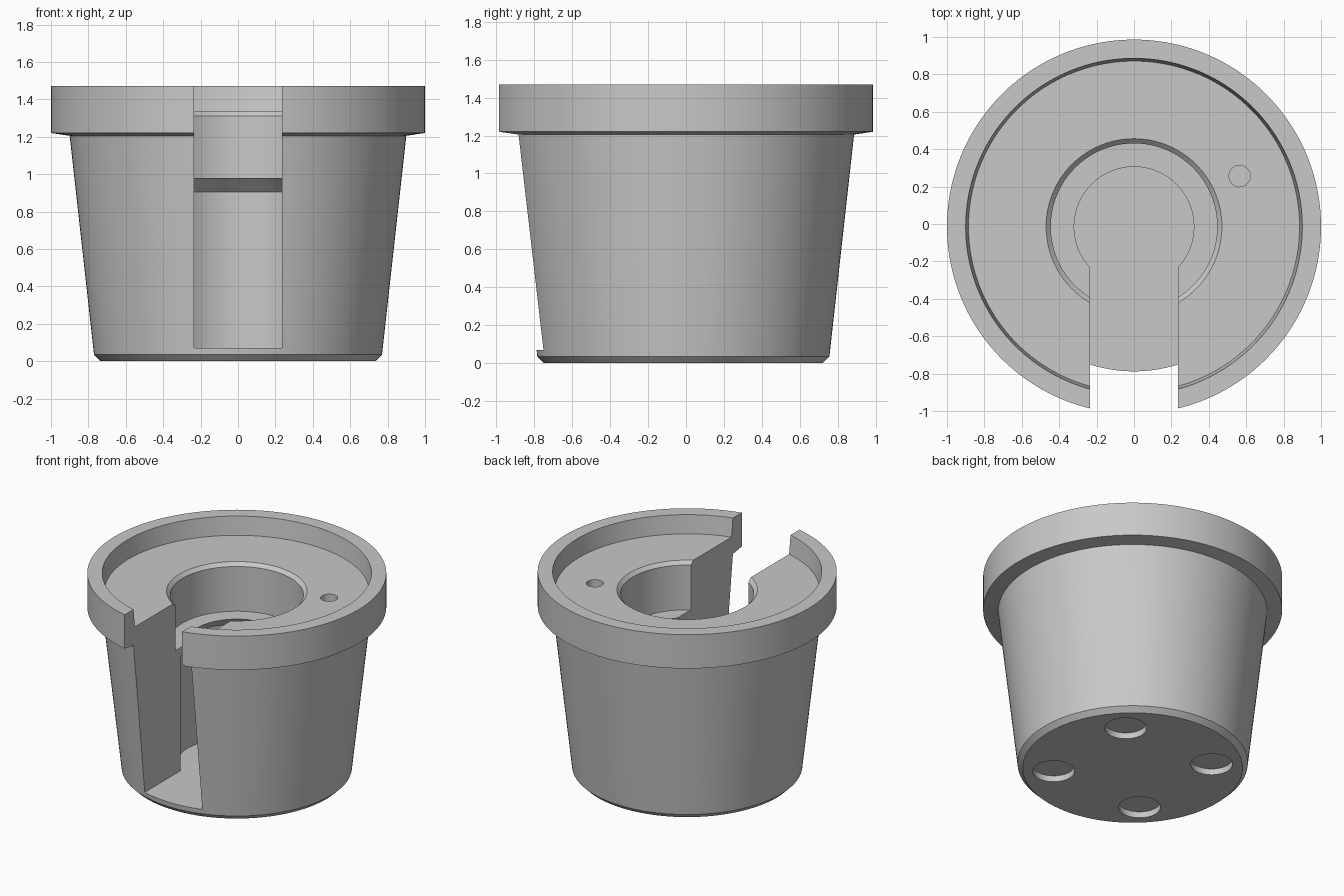
import bpy
import bmesh
import math
from mathutils import Matrix, Vector

cube = bpy.data.objects.get("Cube")
if cube:
    bpy.data.objects.remove(cube, do_unlink=True)

SHIFT_Y = -0.014   # the slot removes the front of the rim, so the axis sits off centre
FLOOR_Z = 0.07
SLOT_HALF = 0.235
RECESS_Z = 1.335


def make_object(name, bm, material):
    bmesh.ops.recalc_face_normals(bm, faces=bm.faces[:])
    mesh = bpy.data.meshes.new(name)
    bm.to_mesh(mesh)
    bm.free()
    mesh.materials.append(material)
    obj = bpy.data.objects.new(name, mesh)
    obj.location.y = SHIFT_Y
    bpy.context.collection.objects.link(obj)
    return obj


def lathe(profile, steps):
    bm = bmesh.new()
    verts = [bm.verts.new((r, 0, z)) for r, z in profile]
    edges = [bm.edges.new(pair) for pair in zip(verts, verts[1:])]
    bmesh.ops.spin(bm, geom=verts + edges, cent=(0, 0, 0), axis=(0, 0, 1),
                   angle=math.tau, steps=steps, use_merge=True)
    bmesh.ops.remove_doubles(bm, verts=bm.verts[:], dist=0.0001)
    return bm


def add_cylinder(bm, x, y, z0, z1, radius):
    bmesh.ops.create_cone(bm, cap_ends=True, segments=48, radius1=radius, radius2=radius,
                          depth=z1 - z0, matrix=Matrix.Translation((x, y, (z0 + z1) / 2)))


grey = bpy.data.materials.new("plain grey")
grey.use_nodes = True
colour = (0.58, 0.58, 0.58, 1)
grey.diffuse_color = colour
grey.node_tree.nodes["Principled BSDF"].inputs["Base Color"].default_value = colour

# Turned body: base, tapered wall, rim, recess, well, shelf and lower cavity
profile = [
    (0, 0), (0.735, 0), (0.77, 0.035), (0.90, 1.205),
    (1.0, 1.22), (1.0, 1.47), (0.90, 1.47), (0.885, RECESS_Z),
    (0.47, RECESS_Z), (0.445, 1.31), (0.445, 0.98),
    (0.32, 0.98), (0.40, 0.905), (0.40, FLOOR_Z), (0, FLOOR_Z),
]
body = make_object("tapered_body", lathe(profile, 144), grey)

# Cutter: front slot, small top hole and four round sockets underneath
bm = bmesh.new()
slot = bmesh.ops.create_cube(bm, size=1)["verts"]
for v in slot:
    v.co = Vector((SLOT_HALF if v.co.x > 0 else -SLOT_HALF,
                   0 if v.co.y > 0 else -1.3,
                   2 if v.co.z > 0 else FLOOR_Z))
add_cylinder(bm, 0.565, 0.27, RECESS_Z - 0.15, 1.6, 0.057)
for sx in (-1, 1):
    for sy in (-1, 1):
        add_cylinder(bm, sx * 0.375, sy * 0.375, -0.1, 0.045, 0.14)
cutter = make_object("slot_and_hole_cutter", bm, grey)
cutter.hide_render = True

cut = body.modifiers.new("cuts", 'BOOLEAN')
cut.operation = 'DIFFERENCE'
cut.solver = 'EXACT'
cut.object = cutter

bpy.ops.object.select_all(action='DESELECT')
body.select_set(True)
bpy.context.view_layer.objects.active = body
bpy.ops.object.modifier_apply(modifier=cut.name)
bpy.data.objects.remove(cutter, do_unlink=True)
bpy.ops.object.shade_smooth_by_angle(angle=math.radians(20))
